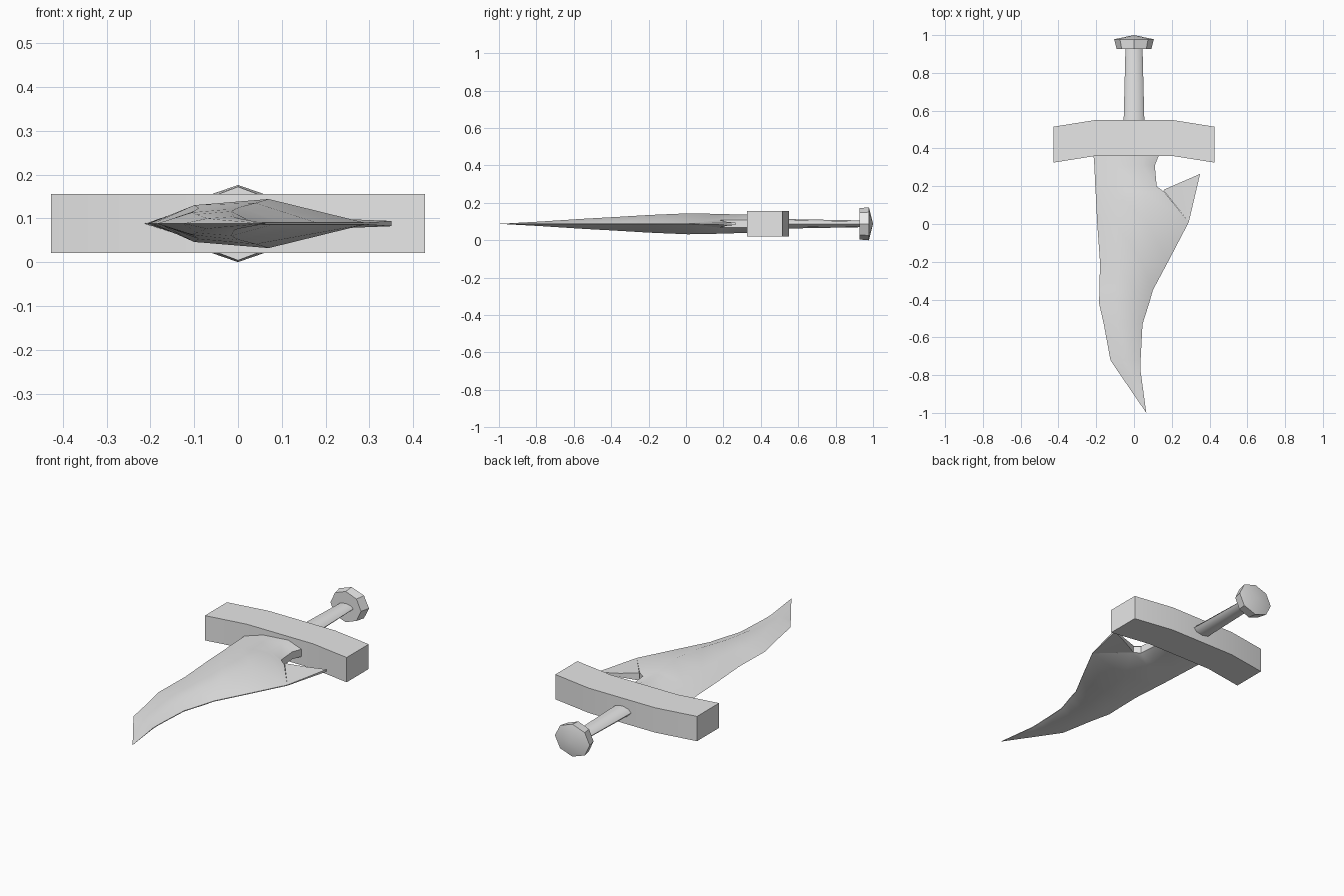
import bpy
import math

default_cube = bpy.data.objects.get("Cube")
if default_cube:
    bpy.data.objects.remove(default_cube, do_unlink=True)

MID = 0.088  # height of the flat middle plane

steel = bpy.data.materials.new("plain_grey")
steel.use_nodes = True
grey = (0.8, 0.8, 0.8, 1.0)
steel.diffuse_color = grey
steel.node_tree.nodes["Principled BSDF"].inputs["Base Color"].default_value = grey


def make_object(name, verts, faces, smooth_angle=None):
    """Build a mesh object with consistent outward normals."""
    mesh = bpy.data.meshes.new(name)
    mesh.from_pydata(verts, [], faces)
    mesh.materials.append(steel)
    obj = bpy.data.objects.new(name, mesh)
    bpy.context.collection.objects.link(obj)
    bpy.ops.object.select_all(action="DESELECT")
    obj.select_set(True)
    bpy.context.view_layer.objects.active = obj
    bpy.ops.object.mode_set(mode="EDIT")
    bpy.ops.mesh.select_all(action="SELECT")
    bpy.ops.mesh.normals_make_consistent(inside=False)
    bpy.ops.object.mode_set(mode="OBJECT")
    if smooth_angle:
        bpy.ops.object.shade_smooth_by_angle(angle=math.radians(smooth_angle))
    return obj


def loft(name, rings, start_point=None, end_point=None, smooth_angle=None):
    """Join equal rings with quads; close each end with a point or a cap."""
    count = len(rings[0])
    verts = [v for ring in rings for v in ring]
    faces = []
    for k in range(len(rings) - 1):
        a, b = k * count, (k + 1) * count
        for i in range(count):
            j = (i + 1) % count
            faces.append((a + i, a + j, b + j, b + i))
    for point, base in ((start_point, 0), (end_point, (len(rings) - 1) * count)):
        if point is None:
            faces.append(tuple(range(base, base + count)))
        else:
            verts.append(point)
            tip = len(verts) - 1
            faces += [(base + i, base + (i + 1) % count, tip) for i in range(count)]
    return make_object(name, verts, faces, smooth_angle)


def octagon(y, half_x, half_z):
    """Eight sided ring standing across the long axis."""
    angles = [math.pi * i / 4 for i in range(8)]
    return [(half_x * math.cos(t), y, MID + half_z * math.sin(t)) for t in angles]


# Curved blade: y, left edge, left ridge, right ridge, right edge,
# ridge half thickness, right edge half thickness
sections = [
    (0.42, -0.217, -0.10, 0.05, 0.135, 0.047, 0.02),
    (0.36, -0.214, -0.10, 0.05, 0.13, 0.048, 0.02),
    (0.31, -0.21, -0.10, 0.045, 0.11, 0.049, 0.02),
    (0.20, -0.205, -0.10, 0.05, 0.12, 0.052, 0.02),
    (0.17, -0.203, -0.10, 0.055, 0.16, 0.053, 0.018),
    (0.01, -0.195, -0.10, 0.07, 0.29, 0.056, 0.002),
    (-0.20, -0.18, -0.09, 0.04, 0.18, 0.047, 0.002),
    (-0.35, -0.183, -0.10, 0.005, 0.10, 0.038, 0.002),
    (-0.42, -0.185, -0.105, -0.005, 0.08, 0.034, 0.002),
    (-0.53, -0.16, -0.095, -0.015, 0.045, 0.028, 0.002),
    (-0.72, -0.125, -0.07, -0.01, 0.035, 0.016, 0.002),
    (-0.78, -0.085, -0.045, 0.0, 0.035, 0.012, 0.002),
]
blade_rings = []
for y, left, ridge_a, ridge_b, right, thick, edge in sections:
    blade_rings.append([
        (left, y, MID),
        (ridge_a, y, MID + thick * 0.75),
        (ridge_b, y, MID + thick),
        (right, y, MID + edge),
        (right, y, MID - edge),
        (ridge_b, y, MID - thick),
        (ridge_a, y, MID - thick * 0.75),
    ])
loft("blade", blade_rings, end_point=(0.065, -1.0, MID), smooth_angle=40)


# Hooked barb beside the notch
def barb_edge(x, y, half):
    return [(x, y, MID + half), (x, y, MID - half)]


barb_verts = (barb_edge(0.155, 0.18, 0.02) + barb_edge(0.25, 0.222, 0.01)
              + barb_edge(0.35, 0.265, 0.006) + barb_edge(0.29, 0.01, 0.002))
make_object("barb", barb_verts, [
    (0, 2, 6), (2, 4, 6), (1, 7, 3), (3, 7, 5),
    (0, 1, 3, 2), (2, 3, 5, 4), (4, 5, 7, 6), (6, 7, 1, 0),
])

# Bent crossguard
guard_rings = []
for x, front in ((-0.427, 0.325), (-0.2, 0.361), (0.2, 0.361), (0.427, 0.325)):
    back = front + 0.19
    guard_rings.append([(x, front, 0.021), (x, back, 0.021),
                        (x, back, 0.156), (x, front, 0.156)])
loft("crossguard", guard_rings, smooth_angle=20)

# Grip
loft("grip", [octagon(0.5, 0.056, 0.026), octagon(0.94, 0.045, 0.018)],
     smooth_angle=60)

# Pommel with a shallow pointed cap
loft("pommel", [octagon(0.927, 0.092, 0.084), octagon(0.978, 0.105, 0.088)],
     end_point=(0, 1.0, MID), smooth_angle=30)
